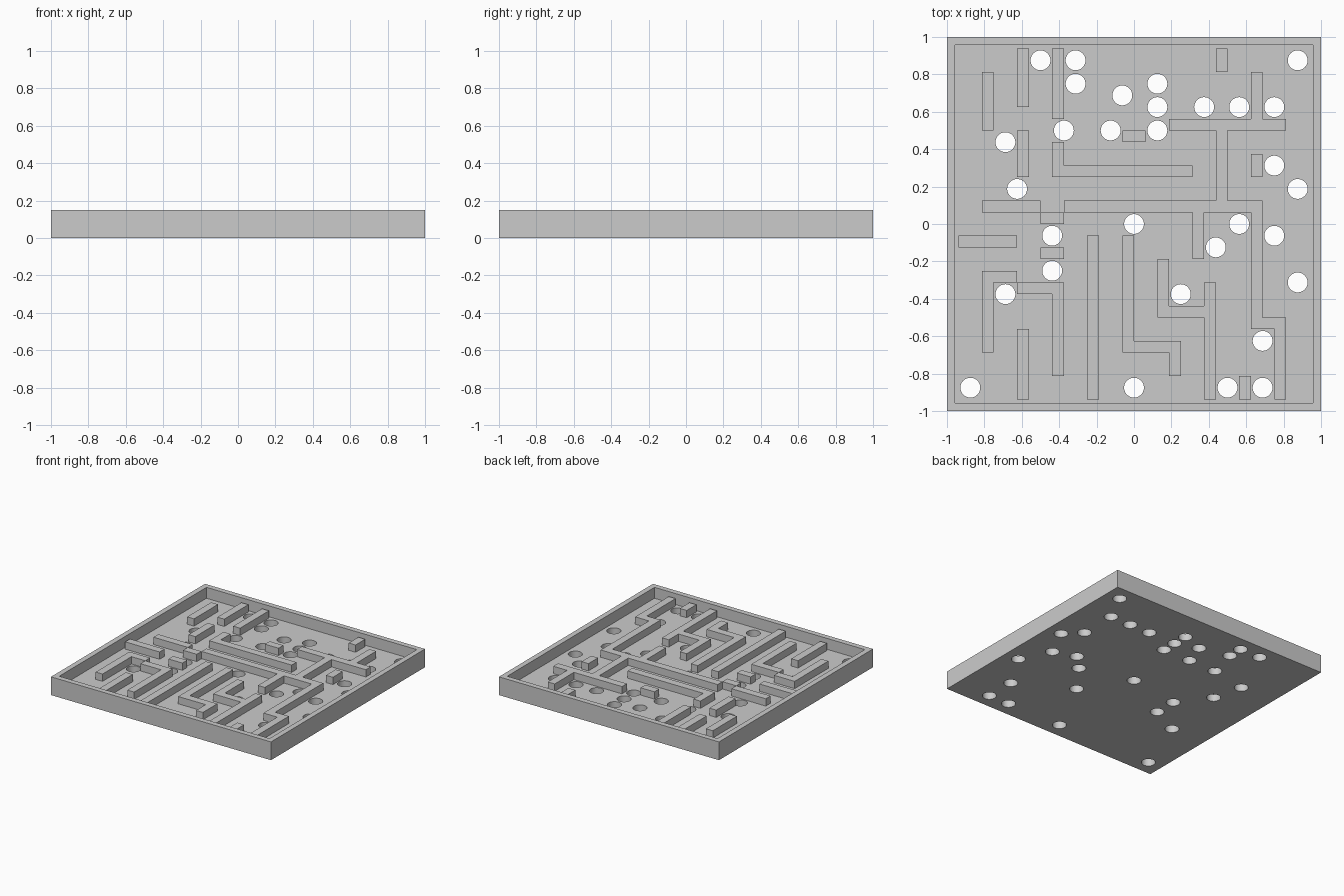
import bpy
import bmesh
from mathutils import Matrix, Vector

CELL = 1 / 16
HEIGHT = 0.15
FLOOR = 0.06
WALL_TOP = 0.12
HOLE_RADIUS = 0.053

# Maze walls in grid cells, one cell thick: (column, lowest row, end row)
UPRIGHT = [(-13, 8, 13), (-10, 10, 15), (-7, 9, 15), (7, 13, 15), (10, 9, 13),
           (7, 2, 8), (5, -3, 1), (10, -9, 1), (12, -15, -8), (10, 4, 6),
           (-7, 4, 7), (-10, 4, 8), (-13, -11, -4), (-7, -13, -5),
           (-10, -15, -9), (-4, -15, -1), (-1, -11, -1), (3, -13, -10),
           (2, -8, -3), (6, -15, -5), (9, -15, -13)]
# (row, first column, end column)
LEVEL = [(8, 3, 13), (1, -13, -8), (0, -8, -6), (1, -6, 11), (-9, 10, 13),
         (7, -1, 1), (4, -7, 5), (-2, -15, -10), (-3, -8, -6), (-5, -13, -10),
         (-6, -10, -6), (-11, -1, 4), (-8, 2, 7)]
# Hole columns listed for each row
HOLES = {14: (-8, -5, 14), 12: (-5, 2), 11: (-1,), 10: (2, 6, 9, 12),
         8: (-6, -2, 2), 7: (-11,), 5: (12,), 3: (-10, 14), 0: (0, 9),
         -1: (-7, 12), -2: (7,), -4: (-7,), -5: (14,), -6: (-11, 4),
         -10: (11,), -14: (-14, 0, 8, 11)}


def make_object(name, bm):
    mesh = bpy.data.meshes.new(name)
    bm.to_mesh(mesh)
    bm.free()
    obj = bpy.data.objects.new(name, mesh)
    bpy.context.collection.objects.link(obj)
    return obj


def build_tray():
    """Square slab with its top inset and pushed down to leave a rim."""
    bm = bmesh.new()
    bmesh.ops.create_cube(bm, size=1, matrix=Matrix.Translation((0, 0, HEIGHT / 2))
                          @ Matrix.Diagonal((2, 2, HEIGHT, 1)))
    top = max(bm.faces, key=lambda f: f.calc_center_median().z)
    bmesh.ops.inset_region(bm, faces=[top], thickness=CELL)
    pocket = bmesh.ops.extrude_face_region(bm, geom=[top])["geom"]
    if top.is_valid:
        bm.faces.remove(top)
    verts = [g for g in pocket if isinstance(g, bmesh.types.BMVert)]
    bmesh.ops.translate(bm, verts=verts, vec=(0, 0, FLOOR - HEIGHT))
    bmesh.ops.recalc_face_normals(bm, faces=bm.faces)
    return make_object("tray", bm)


def build_hole_cutter():
    bm = bmesh.new()
    for row, columns in HOLES.items():
        for column in columns:
            bmesh.ops.create_cone(
                bm, cap_ends=True, segments=48, radius1=HOLE_RADIUS,
                radius2=HOLE_RADIUS, depth=0.2,
                matrix=Matrix.Translation((column * CELL, row * CELL, FLOOR / 2)))
    cutter = make_object("hole_cutter", bm)
    cutter.hide_render = True
    return cutter


def build_walls():
    """Fill the wall cells with squares, merge them and raise them as one piece."""
    cells = {(x, y) for x, low, high in UPRIGHT for y in range(low, high)}
    cells |= {(x, y) for y, low, high in LEVEL for x in range(low, high)}
    bm = bmesh.new()
    for x, y in sorted(cells):
        corners = ((x, y), (x + 1, y), (x + 1, y + 1), (x, y + 1))
        bm.faces.new([bm.verts.new((a * CELL, b * CELL, FLOOR)) for a, b in corners])
    bmesh.ops.remove_doubles(bm, verts=bm.verts, dist=CELL / 10)
    raised = bmesh.ops.extrude_face_region(bm, geom=bm.faces[:], use_keep_orig=True)["geom"]
    verts = [g for g in raised if isinstance(g, bmesh.types.BMVert)]
    bmesh.ops.translate(bm, verts=verts, vec=Vector((0, 0, WALL_TOP - FLOOR)))
    bm.normal_update()
    # Undersides must face down
    middle = (FLOOR + WALL_TOP) / 2
    wrong = [f for f in bm.faces if f.normal.z * (f.calc_center_median().z - middle) < -1e-6]
    bmesh.ops.reverse_faces(bm, faces=wrong)
    bmesh.ops.dissolve_limit(bm, angle_limit=0.01, verts=bm.verts, edges=bm.edges)
    return make_object("maze_walls", bm)


default_cube = bpy.data.objects.get("Cube")
if default_cube:
    bpy.data.objects.remove(default_cube, do_unlink=True)

tray = build_tray()
cutter = build_hole_cutter()
build_walls()

# Drill the holes through the floor
drill = tray.modifiers.new("holes", "BOOLEAN")
drill.operation = "DIFFERENCE"
drill.solver = "EXACT"
drill.object = cutter
bpy.ops.object.select_all(action="DESELECT")
tray.select_set(True)
bpy.context.view_layer.objects.active = tray
bpy.ops.object.modifier_apply(modifier=drill.name)
bpy.data.objects.remove(cutter, do_unlink=True)
bpy.ops.object.shade_smooth_by_angle()
